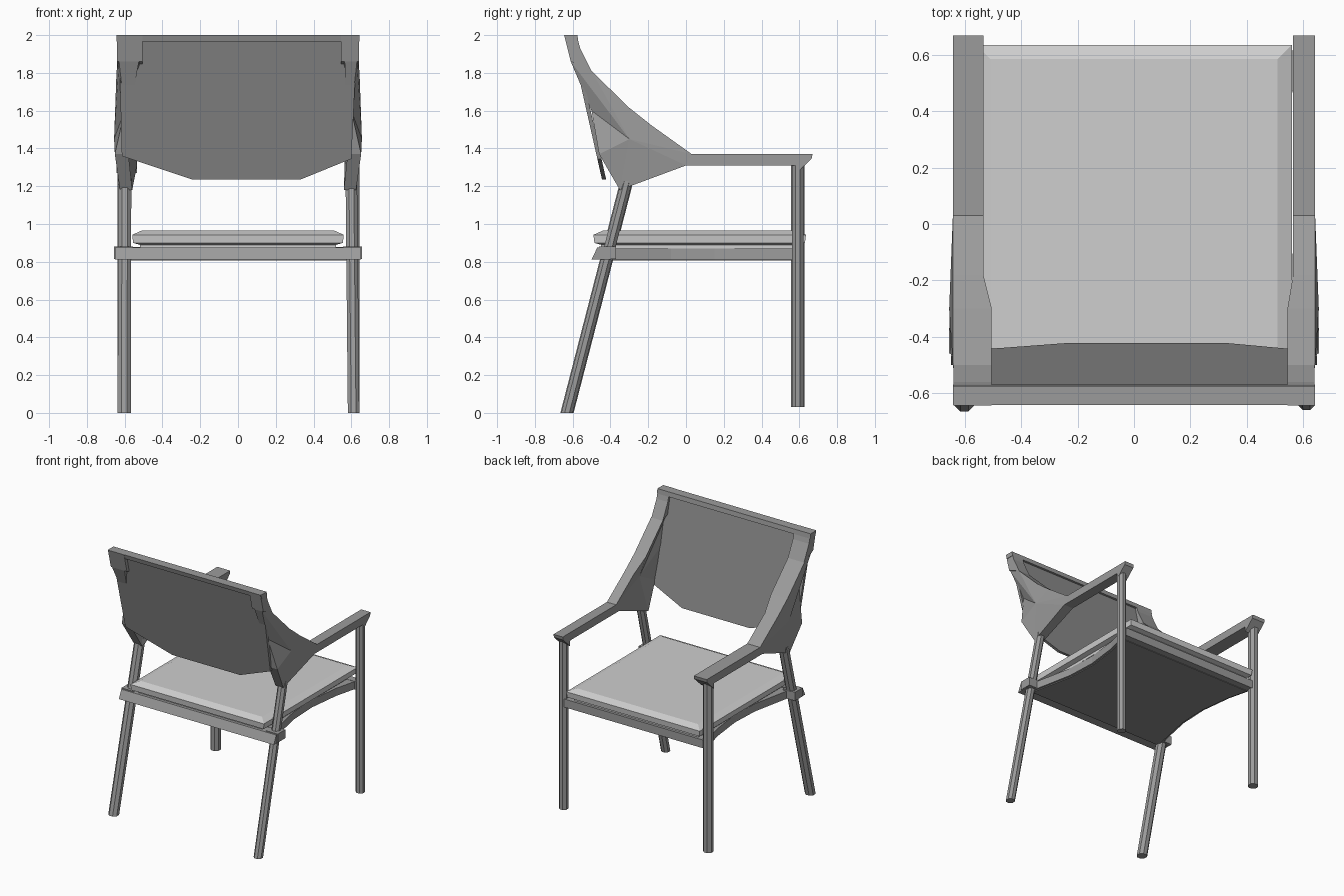
import bpy, bmesh, math

cube = bpy.data.objects.get("Cube")
if cube:
    bpy.data.objects.remove(cube, do_unlink=True)


def material(name, value):
    m = bpy.data.materials.new(name)
    m.use_nodes = True
    colour = (value, value, value, 1)
    m.diffuse_color = colour
    m.node_tree.nodes["Principled BSDF"].inputs["Base Color"].default_value = colour
    return m


FRAME = material("frame grey", 0.33)
BACK = material("back panel grey", 0.26)
CUSHION = material("cushion light grey", 0.62)


def build(name, verts, faces, mat):
    bm = bmesh.new()
    vs = [bm.verts.new(v) for v in verts]
    for f in faces:
        bm.faces.new([vs[i] for i in f])
    bmesh.ops.recalc_face_normals(bm, faces=bm.faces)
    me = bpy.data.meshes.new(name)
    bm.to_mesh(me)
    bm.free()
    me.materials.append(mat)
    ob = bpy.data.objects.new(name, me)
    bpy.context.collection.objects.link(ob)
    return ob


def loft(name, rings, mat):
    """Closed solid through rings that share a point count."""
    n = len(rings[0])
    verts = [p for r in rings for p in r]
    faces = [list(range(n)), list(range(len(verts) - n, len(verts)))]
    for k in range(len(rings) - 1):
        for i in range(n):
            j = (i + 1) % n
            faces.append([k * n + i, k * n + j, k * n + n + j, k * n + n + i])
    return build(name, verts, faces, mat)


def side_prism(name, profile, x0, x1, mat):
    return loft(name, [[(x, y, z) for y, z in profile] for x in (x0, x1)], mat)


def box(name, x0, x1, y0, y1, z0, z1, mat):
    return side_prism(name, [(y0, z0), (y1, z0), (y1, z1), (y0, z1)], x0, x1, mat)


def leg(name, start, end, r):
    rings = []
    for c in (start, end):
        angles = [math.pi / 8 + i * math.pi / 4 for i in range(8)]
        rings.append([(c[0] + r * math.cos(a), c[1] + r * math.sin(a), c[2]) for a in angles])
    return loft(name, rings, FRAME)


# Sides: the inner edges of the two arms differ slightly
for label, s, arm_in, rim_in, leg_x, r in (("right", -1, 0.535, 0.505, 0.602, 0.038),
                                           ("left", 1, 0.565, 0.545, 0.612, 0.033)):
    # Legs
    leg(label + "_front_leg", (s * leg_x, 0.592, 0.03), (s * leg_x, 0.592, 1.33), r)
    leg(label + "_rear_leg", (s * leg_x, -0.63, 0), (s * 0.6, -0.31, 1.24), r)

    # Flat armrest with an angled front lip
    side_prism(label + "_armrest",
               [(-0.01, 1.33), (0.03, 1.37), (0.67, 1.37), (0.665, 1.345),
                (0.585, 1.27), (0.58, 1.31), (0, 1.31)],
               s * arm_in, s * 0.643, FRAME)

    # Faceted side shell: y, z, outer x, inner x
    rim = [(0.03, 1.37, 0.643, arm_in), (-0.18, 1.52, 0.643, arm_in),
           (-0.3, 1.615, 0.643, rim_in), (-0.5, 1.81, 0.643, rim_in),
           (-0.61, 1.86, 0.63, rim_in + 0.02), (-0.5, 1.6, 0.6, 0.57),
           (-0.46, 1.37, 0.652, 0.58), (-0.35, 1.18, 0.625, 0.56),
           (0, 1.31, 0.643, arm_in)]
    n = len(rim)
    verts = [(s * o, y, z) for y, z, o, i in rim] + [(s * i, y, z) for y, z, o, i in rim]
    verts += [(s * 0.656, -0.3, 1.45), (s * 0.6, -0.3, 1.45)]
    faces = []
    for i in range(n):
        j = (i + 1) % n
        faces += [[i, j, n + j, n + i], [i, j, 2 * n], [n + i, n + j, 2 * n + 1]]
    build(label + "_side_shell", verts, faces, FRAME)

    # Upright that carries the rim to the top of the back
    side_prism(label + "_back_upright",
               [(-0.5, 1.81), (-0.56, 1.93), (-0.58, 2), (-0.645, 2), (-0.61, 1.86)],
               s * rim_in, s * 0.64, FRAME)

    # Joint block around the rear leg
    box(label + "_rear_joint", s * 0.555, s * 0.656, -0.46, -0.37, 0.815, 0.88, FRAME)

# Back rest panel, leaning back toward the top
outline = [(-0.63, 1.97), (-0.615, 1.36), (-0.24, 1.235), (0.33, 1.235), (0.6, 1.345), (0.63, 1.97)]
loft("back_panel",
     [[(x, -0.6 + (1.97 - z) * 0.225 + t, z) for x, z in outline] for t in (-0.01, 0.012)], BACK)
side_prism("back_top_rail", [(-0.575, 2), (-0.643, 2), (-0.632, 1.965), (-0.57, 1.965)],
           -0.643, 0.643, FRAME)

# Seat frame: waisted base, rear and front rails
half = [(0.6, -0.44), (0.57, -0.3), (0.525, -0.08), (0.515, 0.15), (0.545, 0.4), (0.59, 0.58)]
plan = half + [(-x, y) for x, y in reversed(half)]
loft("seat_base", [[(x, y, z) for x, y in plan] for z in (0.812, 0.87)], FRAME)
loft("seat_underside", [[(x * 0.97, y * 0.97, z) for x, y in plan] for z in (0.806, 0.812)], BACK)
side_prism("rear_seat_rail", [(-0.5, 0.812), (-0.47, 0.875), (-0.4, 0.878), (-0.4, 0.812)],
           -0.65, 0.65, FRAME)
box("front_seat_rail", -0.6, 0.6, 0.56, 0.615, 0.81, 0.872, FRAME)

# Bevelled cushion
rings = []
for inset, z in ((0.04, 0.87), (0.04, 0.89), (0.005, 0.9), (0, 0.943), (0.05, 0.965)):
    x, y0, y1 = 0.56 - inset, -0.49 + inset, 0.635 - inset
    rings.append([(-x, y0, z), (x, y0, z), (x, y1, z), (-x, y1, z)])
loft("seat_cushion", rings, CUSHION)
